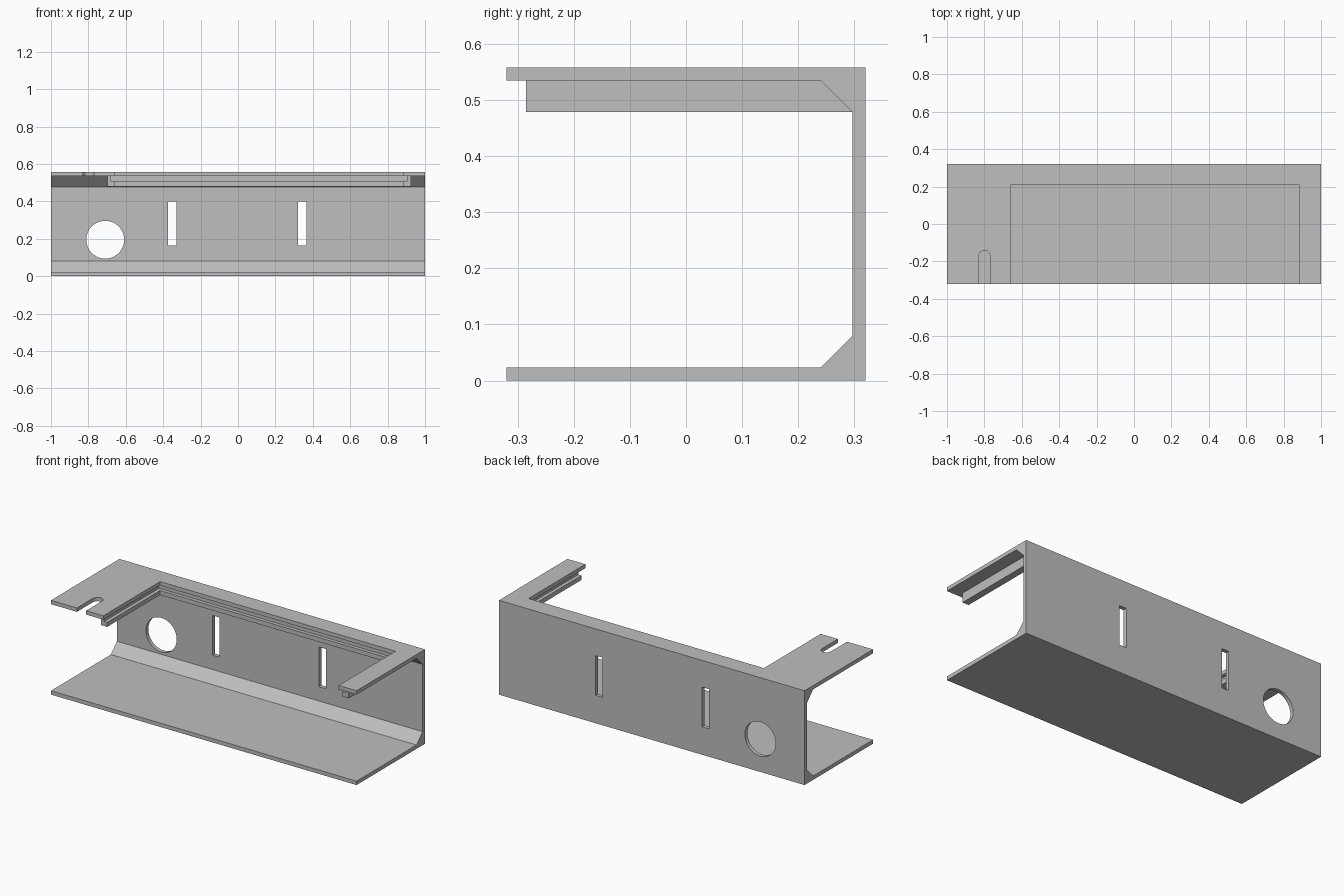
import bpy
import bmesh
import math

if "Cube" in bpy.data.objects:
    bpy.data.objects.remove(bpy.data.objects["Cube"])

# Single plain grey
grey = bpy.data.materials.new("plain grey")
grey.use_nodes = True
colour = (0.52, 0.52, 0.52, 1)
grey.diffuse_color = colour
grey.node_tree.nodes["Principled BSDF"].inputs["Base Color"].default_value = colour

HALF_Y, HEIGHT, WALL, CHAMFER = 0.32, 0.558, 0.023, 0.057
IN_Y, IN_TOP = HALF_Y - WALL, HEIGHT - WALL
OPEN_L, OPEN_R, OPEN_BACK = -0.657, 0.883, 0.21
RAIL_BOTTOM, LIP_TOP, RAIL_FRONT = 0.479, 0.505, -0.285
GROOVE, RAIL_OUT = 0.021, 0.041


def prism(name, outline, axis, start, end):
    """Extrude a flat outline along x, y or z."""
    place = {"x": lambda a, b, t: (t, a, b),
             "y": lambda a, b, t: (a, t, b),
             "z": lambda a, b, t: (a, b, t)}[axis]
    bm = bmesh.new()
    face = bm.faces.new([bm.verts.new(place(a, b, start)) for a, b in outline])
    moved = bmesh.ops.extrude_face_region(bm, geom=[face])["geom"]
    bmesh.ops.translate(bm, vec=place(0, 0, end - start),
                        verts=[g for g in moved if isinstance(g, bmesh.types.BMVert)])
    bmesh.ops.recalc_face_normals(bm, faces=bm.faces)
    mesh = bpy.data.meshes.new(name)
    bm.to_mesh(mesh)
    bm.free()
    mesh.materials.append(grey)
    obj = bpy.data.objects.new(name, mesh)
    bpy.context.collection.objects.link(obj)
    return obj


def rect(a0, a1, b0, b1):
    return [(a0, b0), (a1, b0), (a1, b1), (a0, b1)]


def arc(ca, cb, radius, degrees, steps):
    angles = [math.radians(degrees) * i / steps for i in range(steps + 1)]
    return [(ca + radius * math.cos(t), cb + radius * math.sin(t)) for t in angles]


def cut(target, cutter):
    """Cut a hole, then discard the cutter."""
    cutter.hide_render = True
    mod = target.modifiers.new("cut", "BOOLEAN")
    mod.operation, mod.solver, mod.object = "DIFFERENCE", "EXACT", cutter
    bpy.context.view_layer.objects.active = target
    bpy.ops.object.modifier_apply(modifier=mod.name)
    bpy.data.objects.remove(cutter)


def u_frame(name, outer, inner, outer_back, z0, z1):
    """U-shaped strip around the opening, offset outward from its edge."""
    outline = [
        (OPEN_L - outer, RAIL_FRONT), (OPEN_L - outer, outer_back),
        (OPEN_R + outer, outer_back), (OPEN_R + outer, RAIL_FRONT),
        (OPEN_R + inner, RAIL_FRONT), (OPEN_R + inner, OPEN_BACK + inner),
        (OPEN_L - inner, OPEN_BACK + inner), (OPEN_L - inner, RAIL_FRONT)]
    return prism(name, outline, "z", z0, z1)


# Channel housing with chamfered inner corners
housing = prism("housing", [
    (-HALF_Y, 0), (HALF_Y, 0), (HALF_Y, HEIGHT), (-HALF_Y, HEIGHT),
    (-HALF_Y, IN_TOP), (IN_Y - CHAMFER, IN_TOP), (IN_Y, IN_TOP - CHAMFER),
    (IN_Y, WALL + CHAMFER), (IN_Y - CHAMFER, WALL), (-HALF_Y, WALL)], "x", -1, 1)

# Large opening and rounded notch in the top plate
cut(housing, prism("opening_cutter", rect(OPEN_L, OPEN_R, -0.5, OPEN_BACK), "z", 0.4, 0.7))
notch = arc(-0.8, -0.171, 0.03, 180, 16) + [(-0.83, -0.5), (-0.77, -0.5)]
cut(housing, prism("notch_cutter", notch, "z", 0.5, 0.7))

# Round port and two upright slots in the back wall
cut(housing, prism("port_cutter", arc(-0.71, 0.195, 0.101, 360, 64)[:-1], "y", 0.28, 0.4))
for x in (-0.351, 0.344):
    cut(housing, prism("slot_cutter", rect(x - 0.023, x + 0.023, 0.165, 0.4), "y", 0.26, 0.4))

# Sliding-panel rail: outer wall and supporting lip, leaving a groove between lip and plate
u_frame("rail_wall", RAIL_OUT, GROOVE, IN_Y, RAIL_BOTTOM, IN_TOP)
u_frame("rail_lip", GROOVE, 0, OPEN_BACK + GROOVE, RAIL_BOTTOM, LIP_TOP)
